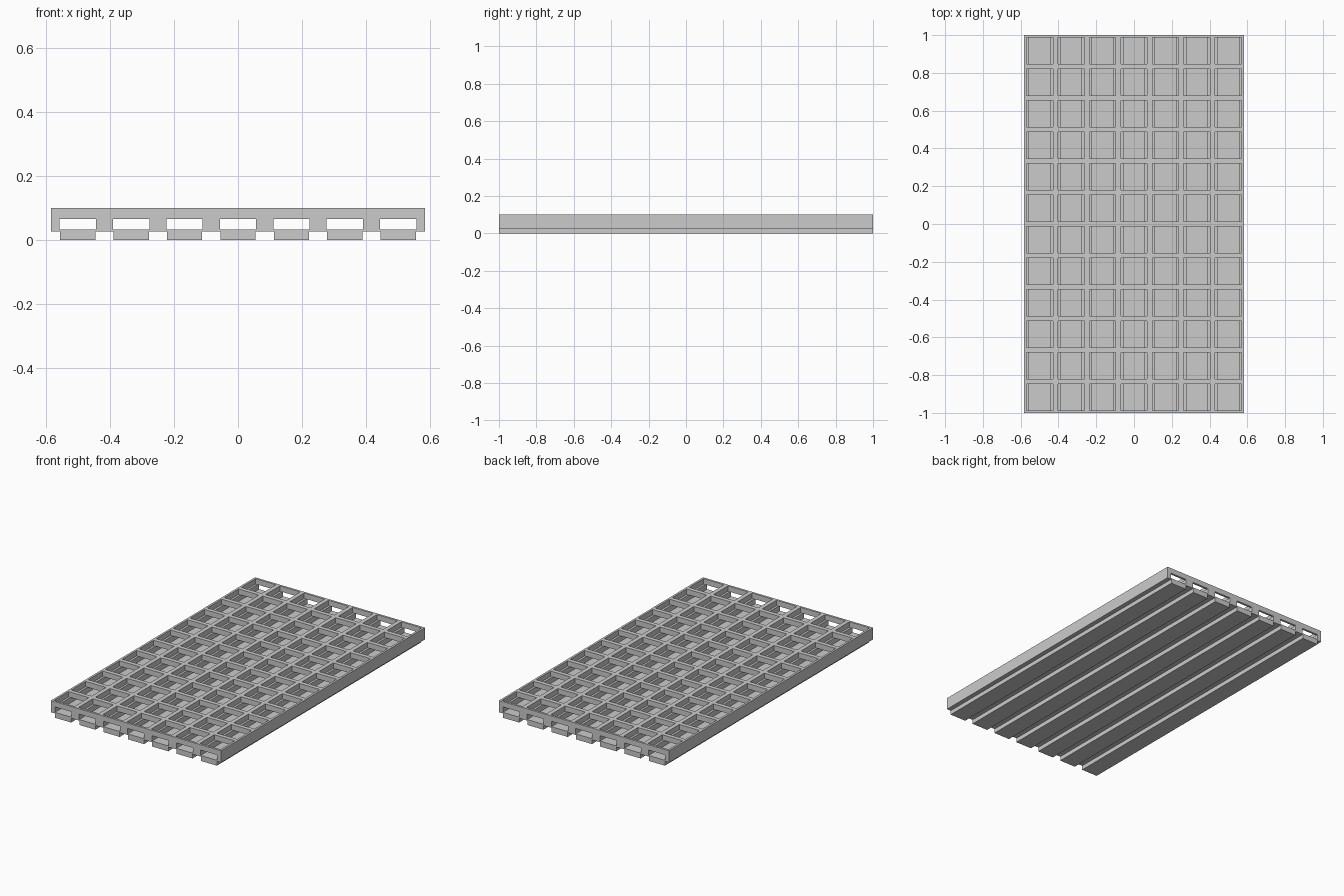
import bpy, bmesh
from mathutils import Matrix, Vector

if "Cube" in bpy.data.objects:
    bpy.data.objects.remove(bpy.data.objects["Cube"], do_unlink=True)

# Design units: one step is 1/150, so the tray is 175 x 300 x 15 steps
U = 1 / 150
PITCH, COLS, ROWS = 25, 7, 12
WIDTH, LENGTH = PITCH * COLS, PITCH * ROWS
BOTTOM, FLOOR, LEDGE, TOP = 4, 5, 10, 15
POCKET, CHANNEL, RUNNER = 21, 17, 16.5

grey = bpy.data.materials.new("plain grey")
grey.use_nodes = True
grey.diffuse_color = (0.6, 0.6, 0.6, 1)
grey.node_tree.nodes["Principled BSDF"].inputs["Base Color"].default_value = grey.diffuse_color


def boxes(name, items):
    """One object from boxes given as (x, y, width, length, low, high)."""
    bm = bmesh.new()
    for x, y, w, l, lo, hi in items:
        place = Matrix.Translation(Vector((x, y, (lo + hi) / 2)) * U)
        bmesh.ops.create_cube(bm, size=U, matrix=place @ Matrix.Diagonal((w, l, hi - lo, 1)))
    mesh = bpy.data.meshes.new(name)
    bm.to_mesh(mesh)
    bm.free()
    mesh.materials.append(grey)
    obj = bpy.data.objects.new(name, mesh)
    bpy.context.collection.objects.link(obj)
    return obj


def cut(body, cutter):
    """Subtract the cutter from the body, then remove the cutter."""
    mod = body.modifiers.new(cutter.name, "BOOLEAN")
    mod.operation, mod.solver, mod.object = "DIFFERENCE", "EXACT", cutter
    bpy.context.view_layer.objects.active = body
    bpy.ops.object.modifier_apply(modifier=mod.name)
    bpy.data.objects.remove(cutter, do_unlink=True)


xs = [(i - (COLS - 1) / 2) * PITCH for i in range(COLS)]
ys = [(j - (ROWS - 1) / 2) * PITCH for j in range(ROWS)]

# Tray: a slab with square pockets above and long channels running end to end
tray = boxes("tray", [(0, 0, WIDTH, LENGTH, BOTTOM, TOP)])
cut(tray, boxes("pocket_cutter", [(x, y, POCKET, POCKET, LEDGE, TOP + 2) for x in xs for y in ys]))
cut(tray, boxes("channel_cutter", [(x, 0, CHANNEL, LENGTH + 4, FLOOR, LEDGE) for x in xs]))

# Runners under each column
for i, x in enumerate(xs):
    boxes(f"runner_{i + 1}", [(x, 0, RUNNER, LENGTH, 0, BOTTOM)])
